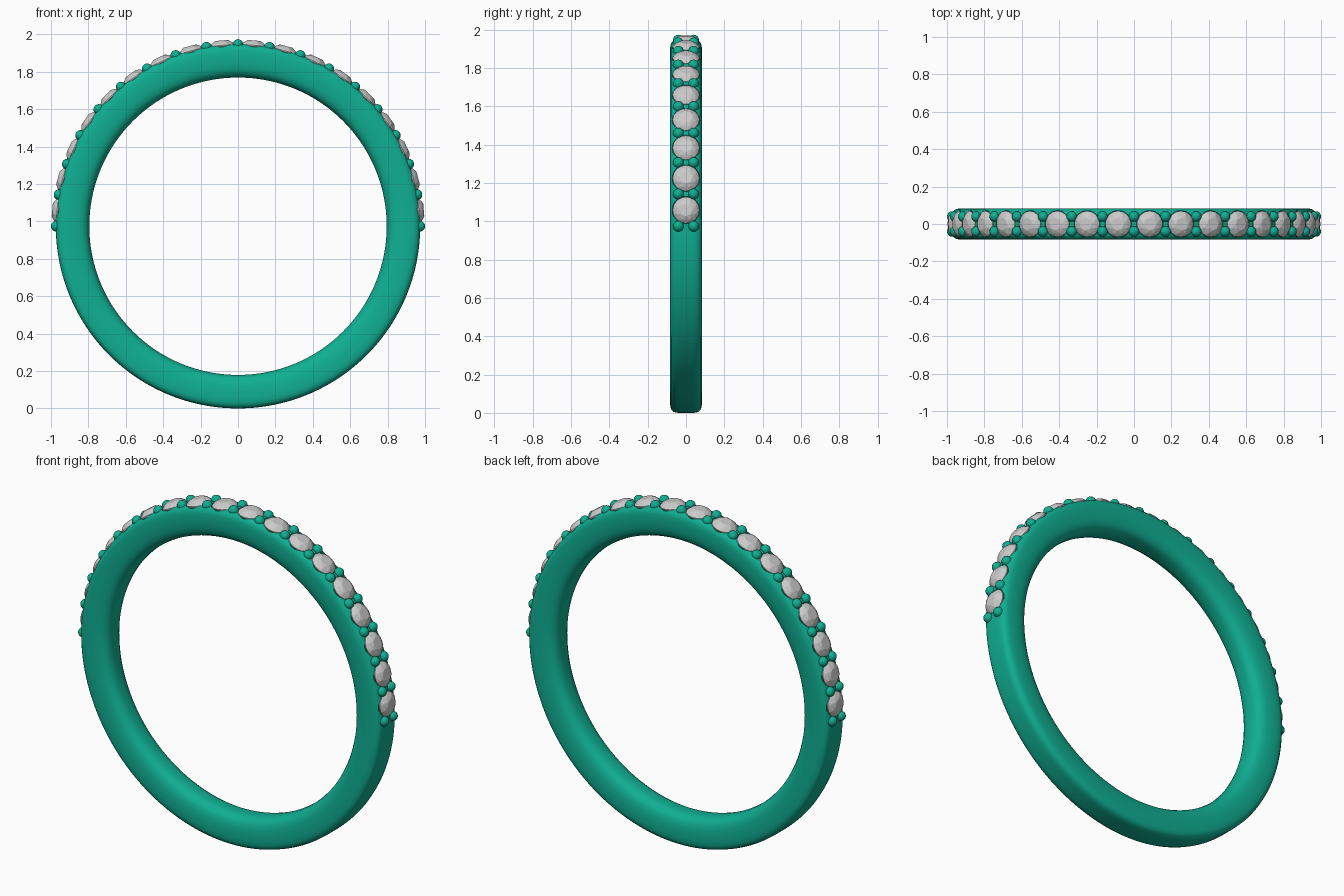
import bpy, bmesh, math
from mathutils import Matrix, Vector

if "Cube" in bpy.data.objects:
    bpy.data.objects.remove(bpy.data.objects["Cube"])

CZ = 0.974            # height of the ring centre
STEP = math.radians(10)
SEG = 216

teal = bpy.data.materials.new("teal_metal")
teal.diffuse_color = (0.005, 0.43, 0.29, 1)
teal.use_nodes = True
teal.node_tree.nodes["Principled BSDF"].inputs["Base Color"].default_value = teal.diffuse_color


def place(angle, radius, y=0.0):
    """Frame on the ring whose local z points radially outward."""
    return (Matrix.Translation((0, 0, CZ)) @ Matrix.Rotation(angle, 4, 'Y')
            @ Matrix.Translation((0, y, radius)))


def finish(name, bm, mat=None, smooth=None):
    bmesh.ops.recalc_face_normals(bm, faces=bm.faces)
    me = bpy.data.meshes.new(name)
    bm.to_mesh(me)
    bm.free()
    ob = bpy.data.objects.new(name, me)
    bpy.context.collection.objects.link(ob)
    if mat:
        me.materials.append(mat)
    if smooth:
        bpy.ops.object.select_all(action='DESELECT')
        bpy.context.view_layer.objects.active = ob
        ob.select_set(True)
        bpy.ops.object.shade_smooth_by_angle(angle=math.radians(smooth))
    return ob


# Band: rounded section (radius, y) swept round the y axis
half = [(0.974, 0.03), (0.973, 0.05), (0.968, 0.066), (0.957, 0.077),
        (0.94, 0.082), (0.915, 0.0835), (0.885, 0.083), (0.855, 0.080),
        (0.83, 0.073), (0.811, 0.061), (0.800, 0.043), (0.795, 0.02)]
section = half + [(r, -y) for r, y in reversed(half)]
bm = bmesh.new()
rings = []
for i in range(SEG):
    a = 2 * math.pi * i / SEG
    rings.append([bm.verts.new((r * math.sin(a), y, CZ + r * math.cos(a)))
                  for r, y in section])
n = len(section)
for i in range(SEG):
    p, q = rings[i], rings[(i + 1) % SEG]
    for j in range(n):
        k = (j + 1) % n
        bm.faces.new((p[j], p[k], q[k], q[j]))
band = finish("band", bm, teal, 35)

stone_angles = [(i - 8.5) * STEP for i in range(18)]

# Seats cut into the band under each stone
bm = bmesh.new()
for a in stone_angles:
    bmesh.ops.create_cone(bm, cap_ends=True, segments=32, radius1=0.072,
                          radius2=0.072, depth=0.08,
                          matrix=place(a, 0.993))
seats = finish("seat_cutter", bm)
seats.hide_render = True
seats.hide_set(True)
cut = band.modifiers.new("seats", 'BOOLEAN')
cut.operation = 'DIFFERENCE'
cut.solver = 'EXACT'
cut.object = seats

# Faceted round stones: table, crown, girdle and pavilion
levels = [(8, 0.034, 0.029, 0), (8, 0.054, 0.019, 0.5), (16, 0.070, 0.003, 0),
          (16, 0.070, -0.003, 0), (1, 0.0, -0.055, 0)]
stone_pts = []
for count, r, h, off in levels:
    for i in range(count):
        t = 2 * math.pi * (i + off) / count
        stone_pts.append(Vector((r * math.cos(t), r * math.sin(t), h)))
for i, a in enumerate(stone_angles):
    bm = bmesh.new()
    m = place(a, 0.968)
    verts = [bm.verts.new(m @ p) for p in stone_pts]
    bmesh.ops.convex_hull(bm, input=verts)
    bmesh.ops.dissolve_limit(bm, angle_limit=0.01, verts=bm.verts, edges=bm.edges)
    finish(f"stone_{i + 1}", bm)

# Pairs of bead prongs between the stones
bm = bmesh.new()
for i in range(19):
    for y in (-0.04, 0.04):
        m = place((i - 9) * STEP, 0.972, y)
        bmesh.ops.create_uvsphere(bm, u_segments=20, v_segments=12,
                                  radius=0.028, matrix=m)
        # short stem holding the bead in the band
        bmesh.ops.create_cone(bm, cap_ends=True, segments=20, radius1=0.026,
                              radius2=0.026, depth=0.04,
                              matrix=m @ Matrix.Translation((0, 0, -0.024)))
finish("bead_prongs", bm, teal, 40)
